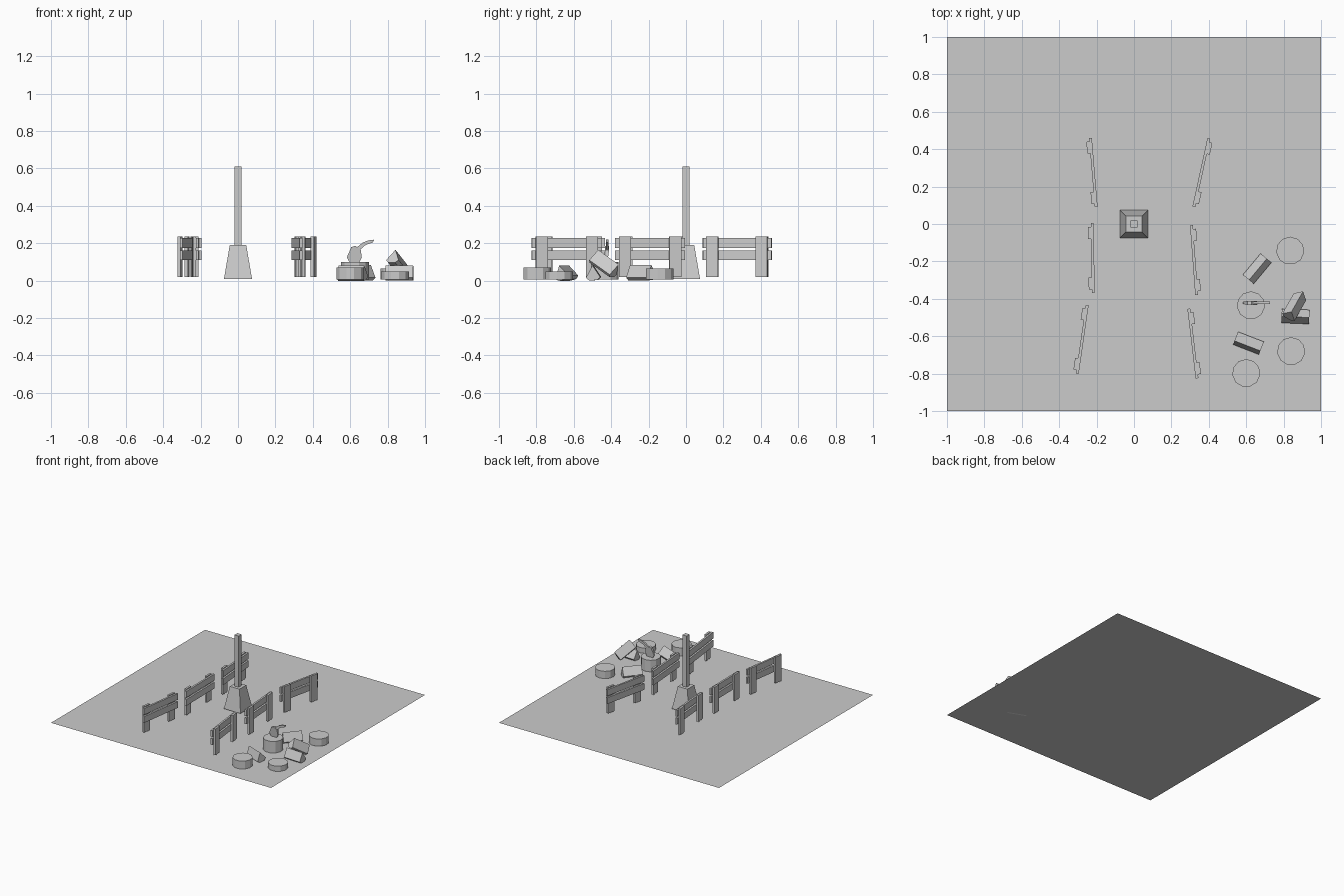
import bpy, bmesh, math
from mathutils import Vector, Matrix

if "Cube" in bpy.data.objects:
    bpy.data.objects.remove(bpy.data.objects["Cube"])


def finish(name, bm, matrix=Matrix()):
    bmesh.ops.recalc_face_normals(bm, faces=bm.faces[:])
    me = bpy.data.meshes.new(name)
    bm.to_mesh(me)
    bm.free()
    ob = bpy.data.objects.new(name, me)
    ob.matrix_world = matrix
    bpy.context.collection.objects.link(ob)
    return ob


def box(bm, centre, size):
    m = Matrix.Translation(centre) @ Matrix.Diagonal((*size, 1))
    bmesh.ops.create_cube(bm, size=1, matrix=m)


def cone(name, sides, r1, r2, z0, z1, x=0, y=0, turn=0):
    bm = bmesh.new()
    bmesh.ops.create_cone(bm, cap_ends=True, segments=sides, radius1=r1, radius2=r2, depth=z1 - z0)
    return finish(name, bm, Matrix.Translation((x, y, (z0 + z1) / 2)) @ Matrix.Rotation(turn, 4, 'Z'))


def prism(name, profile, half, matrix):
    # profile in local XZ, extruded along Y; half(x, z) gives the half thickness
    bm = bmesh.new()
    a = [bm.verts.new((x, -half(x, z), z)) for x, z in profile]
    b = [bm.verts.new((x, half(x, z), z)) for x, z in profile]
    bm.faces.new(a)
    bm.faces.new(b[::-1])
    n = len(a)
    for i in range(n):
        j = (i + 1) % n
        bm.faces.new((a[i], b[i], b[j], a[j]))
    return finish(name, bm, matrix)


# Ground sheet
bm = bmesh.new()
bmesh.ops.create_grid(bm, x_segments=1, y_segments=1, size=1)
finish("ground_sheet", bm)

# Centre post on tapered foot
q = math.sqrt(2)
cone("post_foot", 4, 0.075 * q, 0.044 * q, 0.01, 0.19, turn=math.pi / 4)
cone("post_pole", 4, 0.019 * q, 0.019 * q, 0.18, 0.61, turn=math.pi / 4)


# Fences: rail line from back end to front end, posts on the outer side
def fence(name, x0, y0, x1, y1, side):
    p, r = Vector((x0, y0, 0)), Vector((x1, y1, 0))
    d = p - r
    bm = bmesh.new()
    for z in (0.136, 0.202):
        box(bm, (0, 0, z), (0.015, d.length, 0.052))
    for s in (-1, 1):
        box(bm, (side * 0.015, s * 0.135, 0.128), (0.017, 0.064, 0.215))
    turn = math.atan2(-d.x, d.y)
    finish(name, bm, Matrix.Translation((p + r) / 2) @ Matrix.Rotation(turn, 4, 'Z'))


fence("left_fence_back", -0.233, 0.46, -0.202, 0.09, -1)
fence("left_fence_middle", -0.223, 0.005, -0.218, -0.37, -1)
fence("left_fence_front", -0.25, -0.433, -0.303, -0.80, -1)
fence("right_fence_back", 0.40, 0.458, 0.32, 0.093, 1)
fence("right_fence_middle", 0.307, -0.007, 0.335, -0.38, 1)
fence("right_fence_front", 0.293, -0.453, 0.337, -0.825, 1)

# Stumps, the tall one is the chopping block
for name, x, y, top in (("stump_back", 0.835, -0.143, 0.065), ("chopping_block", 0.625, -0.435, 0.10),
                        ("stump_right", 0.84, -0.68, 0.048), ("stump_front", 0.60, -0.797, 0.07)):
    cone(name, 11, 0.075, 0.075, 0.005, top, x, y)

# Split logs: wedge with rounded bark side underneath
wedge = [(0, 0.042), (-0.038, -0.022), (-0.022, -0.038), (0.022, -0.038), (0.038, -0.022)]


def log(name, centre, axis, roll):
    rot = Vector(axis).to_track_quat('Y', 'Z').to_matrix().to_4x4()
    m = Matrix.Translation(centre) @ rot @ Matrix.Rotation(math.radians(roll), 4, 'Y')
    prism(name, wedge, lambda x, z: 0.074, m)


log("split_log_back", (0.66, -0.24, 0.042), (0.64, 0.77, 0), 5)
log("split_log_front", (0.61, -0.642, 0.04), (0.93, -0.36, 0), 14)
log("split_log_right", (0.863, -0.495, 0.04), (1, -0.04, 0), 3)
log("leaning_log", (0.862, -0.434, 0.09), (0.42, 0.74, -0.53), 0)

# Axe head, thin at the cutting edge, stuck in the block
head = [(0.582, 0.125), (0.606, 0.18), (0.628, 0.186), (0.656, 0.165), (0.662, 0.125), (0.645, 0.092), (0.6, 0.092)]
axe_place = Matrix.Translation((0, -0.422, 0))
prism("axe_head", head, lambda x, z: max(0.002, min(0.011, (z - 0.09) * 0.15)), axe_place)

# Curved axe handle
handle = [(0.605, 0.168), (0.64, 0.182), (0.668, 0.204), (0.695, 0.215), (0.727, 0.219),
          (0.722, 0.205), (0.698, 0.197), (0.676, 0.186), (0.65, 0.163), (0.615, 0.15)]
prism("axe_handle", handle, lambda x, z: 0.007, axe_place)
